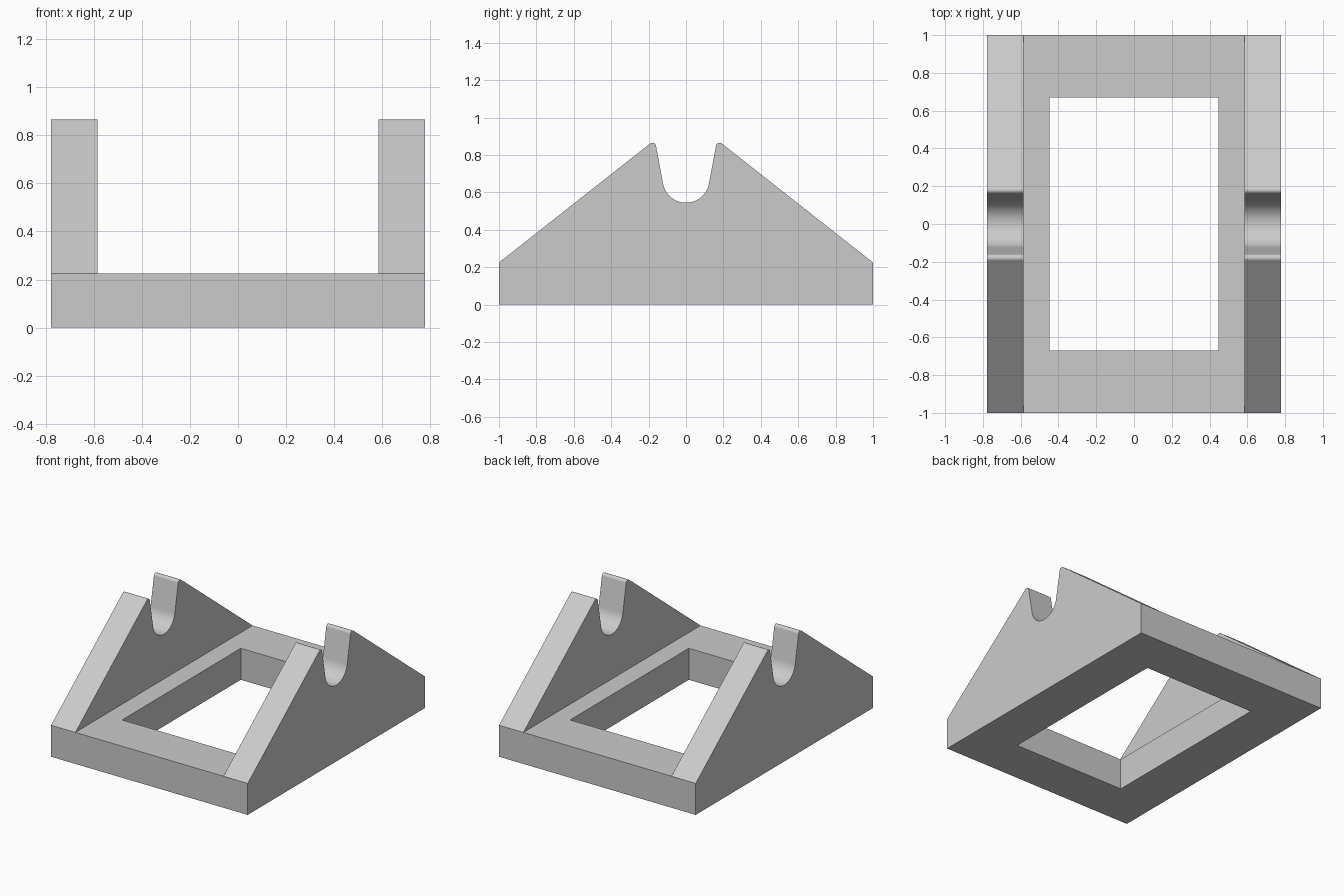
import bpy, bmesh, math

cube = bpy.data.objects.get("Cube")
if cube:
    bpy.data.objects.remove(cube)

# Overall dimensions
HALF_X, HALF_Y = 0.777, 1.0
WALL_IN = 0.585
BASE_H = 0.225
OPEN_X, OPEN_Y = 0.447, 0.67

grey = bpy.data.materials.new("light grey")
grey.use_nodes = True
grey.diffuse_color = (0.6, 0.6, 0.6, 1)
grey.node_tree.nodes["Principled BSDF"].inputs["Base Color"].default_value = grey.diffuse_color


def make_object(name, bm):
    mesh = bpy.data.meshes.new(name)
    bm.to_mesh(mesh)
    bm.free()
    mesh.materials.append(grey)
    obj = bpy.data.objects.new(name, mesh)
    bpy.context.collection.objects.link(obj)
    return obj


def arc(cy, cz, radius, start, end, steps):
    """Points (y, z) along an arc, angles in degrees."""
    angles = [math.radians(start + (end - start) * i / steps) for i in range(steps + 1)]
    return [(cy + radius * math.cos(a), cz + radius * math.sin(a)) for a in angles]


# Base frame: rectangular rings bridged one to the next
def bridge_rings(bm, rings):
    corners = ((-1, -1), (1, -1), (1, 1), (-1, 1))
    loops = [[bm.verts.new((sx * x, sy * y, z)) for sx, sy in corners] for x, y, z in rings]
    for a, b in zip(loops, loops[1:]):
        for i in range(4):
            j = (i + 1) % 4
            bm.faces.new((a[i], b[i], b[j], a[j]))


bm = bmesh.new()
bridge_rings(bm, [(WALL_IN, HALF_Y, BASE_H), (OPEN_X, OPEN_Y, BASE_H), (OPEN_X, OPEN_Y, 0),
                  (HALF_X, HALF_Y, 0), (HALF_X, HALF_Y, BASE_H)])
bmesh.ops.remove_doubles(bm, verts=bm.verts, dist=0.0001)
bmesh.ops.recalc_face_normals(bm, faces=bm.faces)
make_object("base_frame", bm)

# Side wall profile: half slot, rounded tip, long slope, then mirrored
half = arc(0, 0.67, 0.125, -90, -10.5, 14)
half += arc(0.18, 0.845, 0.02, 169.5, 52, 8)
half.append((HALF_Y, BASE_H))
profile = [(-y, z) for y, z in reversed(half[1:])] + half


def cradle_wall(name, side):
    bm = bmesh.new()
    inner = [bm.verts.new((side * WALL_IN, y, z)) for y, z in profile]
    outer = [bm.verts.new((side * HALF_X, y, z)) for y, z in profile]
    bm.faces.new(inner)
    bm.faces.new(outer[::-1])
    for i in range(len(profile) - 1):
        bm.faces.new((inner[i + 1], inner[i], outer[i], outer[i + 1]))
    if side < 0:
        bmesh.ops.reverse_faces(bm, faces=bm.faces)
    # The first cap of the left wall must look inwards, towards the centre
    bm.normal_update()
    bm.faces.ensure_lookup_table()
    if bm.faces[0].normal.x * side > 0:
        bmesh.ops.reverse_faces(bm, faces=bm.faces)
    obj = make_object(name, bm)
    bpy.ops.object.select_all(action="DESELECT")
    obj.select_set(True)
    bpy.context.view_layer.objects.active = obj
    bpy.ops.object.shade_smooth_by_angle(angle=math.radians(30))
    weighted = obj.modifiers.new("Flat slopes", "WEIGHTED_NORMAL")
    weighted.keep_sharp = True


for name, side in (("left_cradle_wall", 1), ("right_cradle_wall", -1)):
    cradle_wall(name, side)
